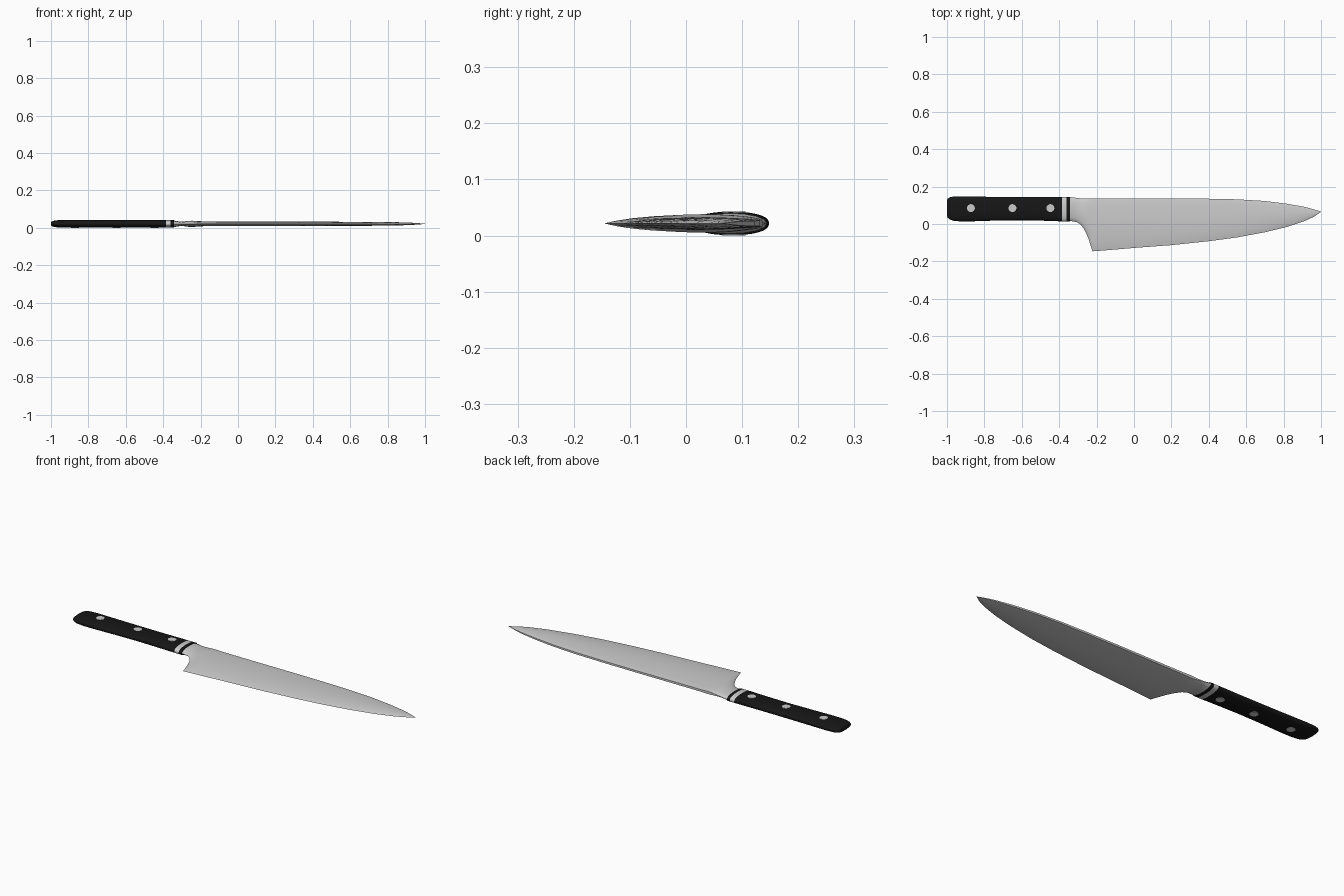
import bpy, bmesh, math

if "Cube" in bpy.data.objects:
    bpy.data.objects.remove(bpy.data.objects["Cube"])

ZC = 0.0215  # mid-plane height


def material(name, rgb):
    m = bpy.data.materials.new(name)
    m.diffuse_color = (*rgb, 1)
    m.use_nodes = True
    m.node_tree.nodes["Principled BSDF"].inputs["Base Color"].default_value = m.diffuse_color
    return m


black = material("black_plastic", (0.008, 0.008, 0.008))
steel = material("steel", (0.55, 0.55, 0.55))


def loft(name, rings, mat, angle):
    """Skin a list of equal-length rings and cap both ends."""
    bm = bmesh.new()
    vs = [[bm.verts.new(p) for p in r] for r in rings]
    n = len(vs[0])
    for a, b in zip(vs, vs[1:]):
        for i in range(n):
            j = (i + 1) % n
            bm.faces.new((a[i], a[j], b[j], b[i]))
    bm.faces.new(vs[0])
    bm.faces.new(vs[-1])
    bmesh.ops.remove_doubles(bm, verts=bm.verts, dist=1e-5)
    bmesh.ops.recalc_face_normals(bm, faces=bm.faces)
    me = bpy.data.meshes.new(name)
    bm.to_mesh(me)
    bm.free()
    ob = bpy.data.objects.new(name, me)
    bpy.context.collection.objects.link(ob)
    me.materials.append(mat)
    bpy.ops.object.select_all(action='DESELECT')
    ob.select_set(True)
    bpy.context.view_layer.objects.active = ob
    bpy.ops.object.shade_smooth_by_angle(angle=math.radians(angle))
    return ob


def spow(v, e):
    return math.copysign(abs(v) ** e, v)


def oval(x, lo, hi, h, n=40, e=0.85):
    """Superellipse ring across the handle."""
    c, r = (lo + hi) / 2, (hi - lo) / 2
    return [(x, c + r * spow(math.cos(t), e), ZC + h * spow(math.sin(t), e))
            for t in (2 * math.pi * i / n for i in range(n))]


# Handle: rounded butt, gentle waist; x, low y, high y, half thickness
handle = [(-1.0, 0.045, 0.125, 0.008), (-0.997, 0.034, 0.135, 0.012),
          (-0.985, 0.024, 0.143, 0.016), (-0.965, 0.017, 0.147, 0.019),
          (-0.93, 0.014, 0.148, 0.0205), (-0.87, 0.014, 0.147, 0.0208),
          (-0.75, 0.018, 0.145, 0.0205), (-0.62, 0.020, 0.144, 0.020),
          (-0.50, 0.018, 0.144, 0.020), (-0.386, 0.014, 0.145, 0.020)]
loft("handle", [oval(*s) for s in handle], black, 40)

# Collar rings between handle and blade
loft("collar_steel", [oval(x, 0.014, 0.145, 0.020) for x in (-0.386, -0.360)], steel, 40)
loft("collar_black", [oval(x, 0.014, 0.145, 0.020) for x in (-0.360, -0.343)], black, 40)

# Rivets running right through the handle
for i, x in enumerate((-0.872, -0.65, -0.447)):
    ring = [(x + 0.021 * math.cos(t), 0.085 + 0.021 * math.sin(t))
            for t in (2 * math.pi * k / 32 for k in range(32))]
    loft(f"rivet_{i + 1}", [[(px, py, z) for px, py in ring]
                            for z in (0.0, 2 * ZC)], steel, 30)

# Blade section: fraction from edge to spine, thickness share
WEDGE = [(0, 0), (0.08, 0.32), (0.18, 0.6), (0.32, 0.83), (0.5, 1),
         (0.68, 0.92), (0.84, 0.78), (0.96, 0.6), (1, 0.45)]


def blade_ring(x, lo, hi, h, k):
    """k blends the round neck (1) into the ground wedge (0)."""
    half = []
    for i, (u, w) in enumerate(WEDGE):
        t = math.pi * i / (len(WEDGE) - 1)
        v = (1 - math.cos(t)) / 2
        half.append((lo + (hi - lo) * (u + (v - u) * k),
                     h * (w + (math.sin(t) - w) * k)))
    return ([(x, y, ZC + z) for y, z in half] +
            [(x, y, ZC - z) for y, z in reversed(half)])


# Blade: x, edge y, spine y, half thickness, neck blend
blade = [(-0.343, 0.016, 0.144, 0.018, 1), (-0.325, 0.014, 0.142, 0.014, 1),
         (-0.305, 0.010, 0.139, 0.012, 0.8), (-0.285, -0.003, 0.137, 0.013, 0.6),
         (-0.265, -0.030, 0.136, 0.016, 0.4), (-0.245, -0.074, 0.135, 0.0165, 0.15),
         (-0.222, -0.146, 0.135, 0.0155, 0), (-0.18, -0.143, 0.135, 0.0125, 0),
         (0.0, -0.128, 0.135, 0.012, 0), (0.2, -0.113, 0.136, 0.0115, 0),
         (0.4, -0.092, 0.135, 0.0115, 0), (0.55, -0.072, 0.132, 0.011, 0),
         (0.7, -0.044, 0.123, 0.0105, 0), (0.82, -0.015, 0.108, 0.0095, 0),
         (0.91, 0.015, 0.092, 0.007, 0), (0.96, 0.038, 0.079, 0.004, 0),
         (1.0, 0.064, 0.066, 0.0008, 0)]
loft("blade", [blade_ring(*s) for s in blade], steel, 35)
